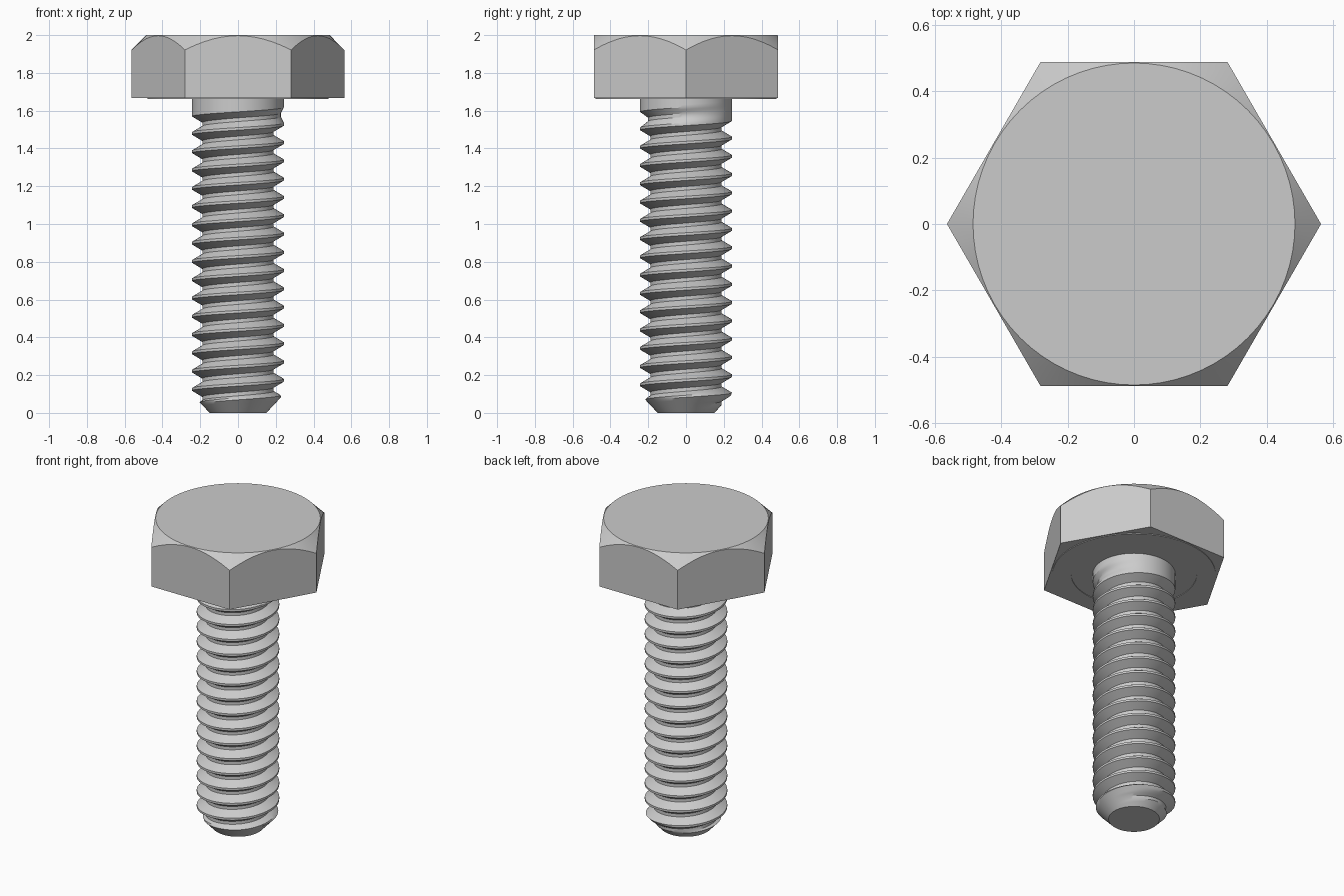
import bpy, bmesh, math

if "Cube" in bpy.data.objects:
    bpy.data.objects.remove(bpy.data.objects["Cube"])

STEEL = bpy.data.materials.new("grey steel")
STEEL.diffuse_color = (0.6, 0.6, 0.6, 1)
STEEL.use_nodes = True
STEEL.node_tree.nodes["Principled BSDF"].inputs["Base Color"].default_value = STEEL.diffuse_color

N = 72                      # segments around
HEAD_Z, TOP_Z = 1.667, 2.0
APOTHEM, CORNER, CROWN = 0.488, 0.5635, 0.485
MAJOR, MINOR, PITCH = 0.243, 0.189, 0.0968
PHASE = 0.076               # height of the crest on the +x side


def polar(r, a, z):
    return (r * math.cos(a), r * math.sin(a), z)


def finish(name, bm, angle):
    bmesh.ops.remove_doubles(bm, verts=bm.verts, dist=1e-5)
    bmesh.ops.recalc_face_normals(bm, faces=bm.faces)
    me = bpy.data.meshes.new(name)
    bm.to_mesh(me)
    bm.free()
    me.materials.append(STEEL)
    ob = bpy.data.objects.new(name, me)
    bpy.context.collection.objects.link(ob)
    bpy.ops.object.select_all(action='DESELECT')
    ob.select_set(True)
    bpy.context.view_layer.objects.active = ob
    bpy.ops.object.shade_smooth_by_angle(angle=math.radians(angle))
    return ob


def bridge(bm, a, b):
    n = len(a)
    for i in range(n):
        bm.faces.new((a[i], a[(i + 1) % n], b[(i + 1) % n], b[i]))


# Hexagonal head with a conical chamfer on top
bm = bmesh.new()
bottom, edge, crown = [], [], []
for i in range(N):
    a = 2 * math.pi * i / N
    r = APOTHEM / math.cos((a % (math.pi / 3)) - math.pi / 6)
    bottom.append(bm.verts.new(polar(r, a, HEAD_Z)))
    edge.append(bm.verts.new(polar(r, a, TOP_Z - (r - CROWN))))
    crown.append(bm.verts.new(polar(CROWN, a, TOP_Z)))
bridge(bm, bottom, edge)
bridge(bm, edge, crown)
bm.faces.new(crown)
bm.faces.new(bottom[::-1])
finish("head", bm, 25)

# Thin raised bearing ring under the head
bm = bmesh.new()
rings = [[bm.verts.new(polar(r, 2 * math.pi * i / N, z)) for i in range(N)]
         for r, z in ((0.37, HEAD_Z), (0.37, HEAD_Z - 0.004),
                      (0.48, HEAD_Z - 0.004), (0.48, HEAD_Z))]
for k in range(4):
    bridge(bm, rings[k], rings[(k + 1) % 4])
finish("bearing_ring", bm, 30)


# Threaded shank: radius of a helical groove, run out near the head
def thread_radius(a, z):
    lead = PHASE + PITCH * a / (2 * math.pi)
    t = (z - lead) / PITCH
    k = math.floor(t)
    d = abs(t - k - 0.5)                       # 0 at groove, 0.5 at crest
    depth = min(1, max(0, (0.43 - d) / 0.33))
    groove_z = lead + (k + 0.5) * PITCH
    depth *= min(1, max(0, (1.592 - groove_z) / 0.05))
    return min(MAJOR - (MAJOR - MINOR) * depth, 0.15 + 0.94 * z)


# Row offsets follow the profile corners, with extra rows on the flanks
OFFSETS = (-0.07, 0.07, 0.18, 0.29, 0.40, 0.60, 0.71, 0.82)
bm = bmesh.new()
columns = []
for i in range(N + 1):
    a = 2 * math.pi * i / N
    lead = PHASE + PITCH * a / (2 * math.pi)
    col = []
    for k in range(-3, 19):
        for o in OFFSETS:
            z = min(HEAD_Z, max(0, lead + (k + o) * PITCH))
            r = thread_radius(a, z)
            col.append(bm.verts.new(polar(r, a, z)))
    columns.append(col)
for c, d in zip(columns, columns[1:]):
    for j in range(len(c) - 1):
        # skip strips that are squashed flat at either end
        if c[j + 1].co.z - c[j].co.z + d[j + 1].co.z - d[j].co.z > 1e-5:
            bm.faces.new((c[j], d[j], d[j + 1], c[j + 1]))
# Flat tip
tip = [bm.verts.new(polar(0.15, 2 * math.pi * i / N, 0)) for i in range(N)]
bm.faces.new(tip[::-1])
bmesh.ops.delete(bm, geom=[v for v in bm.verts if not v.link_faces], context='VERTS')
finish("threaded_shank", bm, 30)
